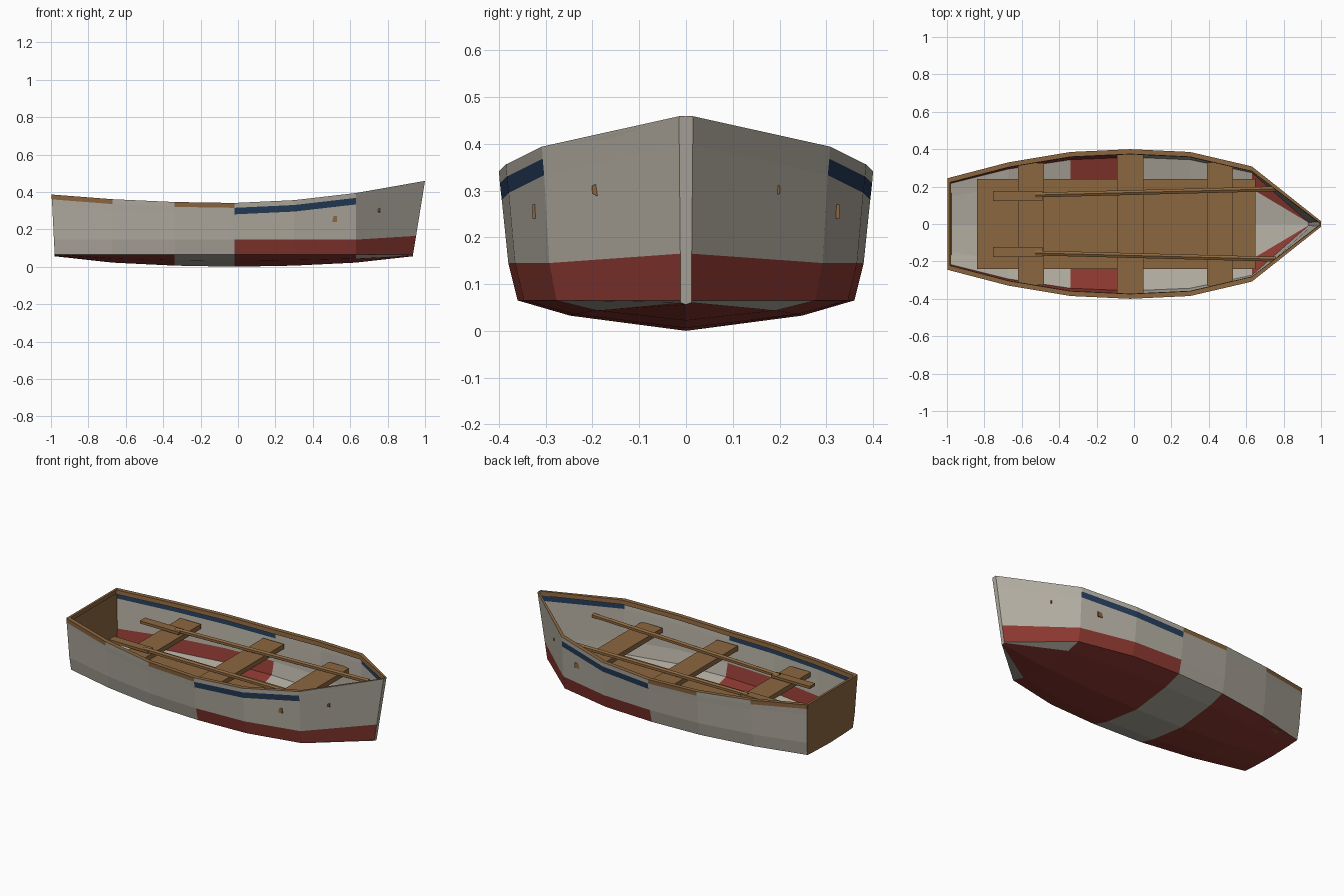
import bpy, bmesh, math
from mathutils import Vector

if "Cube" in bpy.data.objects:
    bpy.data.objects.remove(bpy.data.objects["Cube"])


def material(name, rgb):
    m = bpy.data.materials.new(name)
    m.diffuse_color = (*rgb, 1)
    m.use_nodes = True
    m.node_tree.nodes["Principled BSDF"].inputs["Base Color"].default_value = m.diffuse_color
    return m


GREY, WOOD, RED, NAVY = range(4)
MATS = [material("weathered_paint", (0.44, 0.41, 0.35)),
        material("wood", (0.26, 0.135, 0.05)),
        material("red_paint", (0.26, 0.04, 0.03)),
        material("navy_paint", (0.018, 0.045, 0.10))]

# Hull stations: x, half beam, sheer height, keel height
STATIONS = [(-1.0, 0.245, 0.385, 0.056), (-0.67, 0.33, 0.36, 0.022),
            (-0.34, 0.385, 0.345, 0.006), (-0.02, 0.40, 0.34, 0.0),
            (0.30, 0.385, 0.355, 0.006), (0.63, 0.308, 0.393, 0.022),
            (1.0, 0.015, 0.458, 0.056)]
CHINE = 0.065
SKIN = 0.003
LAST = len(STATIONS) - 1


def section(i, inner):
    """Full cross-section from one sheer, under the keel, to the other."""
    x, beam, sheer, keel = STATIONS[i]
    water = 0.145 if i < LAST else 0.165
    half = [(1.0, sheer), (0.995, sheer - 0.025), (0.985, sheer - 0.06),
            (0.95, water), (0.9, CHINE), (0.62, (keel + CHINE) / 2)]
    if i == LAST:                      # stem narrows toward the forefoot
        half = [(0.75 + 0.25 * (z - 0.06) / 0.4, z) for _, z in half]
    pts = []
    for r, z in half + [(0, keel)]:
        y, zz, t = r * beam, z, (z - 0.06) / 0.4
        px = x
        if i == LAST:
            px = 0.935 + 0.065 * t
        elif i == 0:
            px = -0.98 - 0.02 * t
        if inner:
            px += {0: SKIN, LAST: -SKIN}.get(i, 0)
            y = max(0, y - SKIN)
            if z <= CHINE:
                zz += SKIN
        pts.append((px, y, zz))
    return [(a, -b, c) for a, b, c in pts] + pts[-2::-1]


def paint(i, band, inner):
    """Band 0 is the rubbing strake, 1 the stripe, 3 the boot top, 4-5 the bottom."""
    aft = i < 3
    if band == 0:
        return WOOD if i in (0, 2) and not inner else GREY
    if inner:
        if band == 1 and (aft or i == 5):
            return NAVY
        if band == 3 and aft:
            return RED
        return RED if (band >= 4 and i == 2) or (band == 4 and i == 5) else GREY
    if band == 1:
        return NAVY if i in (3, 4) else GREY
    if band == 3:
        return GREY if aft else RED
    if band >= 4:
        return GREY if i == 2 or (i == 5 and band == 4) else RED
    return GREY


def finish(bm, name):
    bmesh.ops.recalc_face_normals(bm, faces=bm.faces)
    me = bpy.data.meshes.new(name)
    bm.to_mesh(me)
    bm.free()
    for m in MATS:
        me.materials.append(m)
    ob = bpy.data.objects.new(name, me)
    bpy.context.collection.objects.link(ob)
    return ob


# Thin hull shell with inner skin, transom and stem
bm = bmesh.new()
skins = [[[bm.verts.new(p) for p in section(i, s)] for i in range(LAST + 1)]
         for s in (False, True)]


def face(verts, mat):
    bm.faces.new(verts).material_index = mat


for inner, skin in enumerate(skins):
    for i in range(LAST):
        a, b = skin[i], skin[i + 1]
        for j in range(12):
            face((a[j], a[j + 1], b[j + 1], b[j]), paint(i, min(j, 11 - j), inner))
    for j in range(6):
        for ring, mat in ((skin[0], WOOD), (skin[-1], GREY)):
            ids = (5, 6, 7) if j == 5 else (j, j + 1, 11 - j, 12 - j)
            face([ring[k] for k in ids], mat)
outer, inside = skins
for j in (0, 12):
    for i in range(LAST):
        face((outer[i][j], outer[i + 1][j], inside[i + 1][j], inside[i][j]), WOOD)
for i in (0, LAST):
    face((outer[i][0], outer[i][12], inside[i][12], inside[i][0]), WOOD)
finish(bm, "hull")

# Gunwale rails along each sheer, flush with the outside of the hull
for side, label in ((1, "left"), (-1, "right")):
    b = bmesh.new()
    rings = []
    for i in range(LAST + 1):
        (x0, y0, z0), (x1, y1, z1) = section(i, False)[-1:-3:-1]
        w = 0.014 if i == LAST else 0.026
        pts = [(x0, y0, z0 + 0.001), (x0, y0 - w, z0 + 0.001),
               (x1, y1 - w, z1), (x1, y1 - SKIN / 2, z1)]
        rings.append([b.verts.new((x, side * y, z)) for x, y, z in pts])
    for r, s in zip(rings, rings[1:]):
        for k in range(4):
            b.faces.new((r[k], r[(k + 1) % 4], s[(k + 1) % 4], s[k]))
    b.faces.new(rings[0])
    b.faces.new(rings[-1])
    for f in b.faces:
        f.material_index = WOOD
    ob = finish(b, label + "_gunwale")
    # painted outer edge of the rail
    for p in ob.data.polygons:
        if p.normal.y * side > 0.5 and not (p.center.x < -0.67 or -0.34 < p.center.x < -0.02):
            p.material_index = GREY


def box(name, lo, hi, mat=WOOD):
    b = bmesh.new()
    bmesh.ops.create_cube(b, size=1)
    lo, hi = Vector(lo), Vector(hi)
    for v in b.verts:
        v.co = (lo + hi) / 2 + v.co * (hi - lo)
    for f in b.faces:
        f.material_index = mat
    return finish(b, name)


# Transom cap, floor boards and three seats
box("transom_cap", (-0.998, -0.24, 0.362), (-0.984, 0.24, 0.386))
box("floor_boards", (-0.84, -0.24, 0.06), (0.65, 0.24, 0.08))
for name, x, w in (("stern_seat", -0.55, 0.325), ("middle_seat", -0.02, 0.375),
                   ("bow_seat", 0.46, 0.328)):
    box(name, (x - 0.07, -w, 0.24), (x + 0.07, w, 0.27))

# Pair of oars resting on the seats
for side, label in ((1, "left"), (-1, "right")):
    p, q = Vector((-0.53, side * 0.155, 0.287)), Vector((0.76, side * 0.188, 0.302))
    b = bmesh.new()
    bmesh.ops.create_cone(b, cap_ends=True, segments=6, radius1=0.015,
                          radius2=0.015, depth=(q - p).length)
    rot = (q - p).to_track_quat('Z', 'Y')
    for v in b.verts:
        v.co = rot @ v.co + (p + q) / 2
    for f in b.faces:
        f.material_index = WOOD
    finish(b, label + "_oar_shaft")
    y = side * 0.15
    box(label + "_oar_blade", (-0.755, y - 0.026, 0.278), (-0.49, y + 0.026, 0.294))
